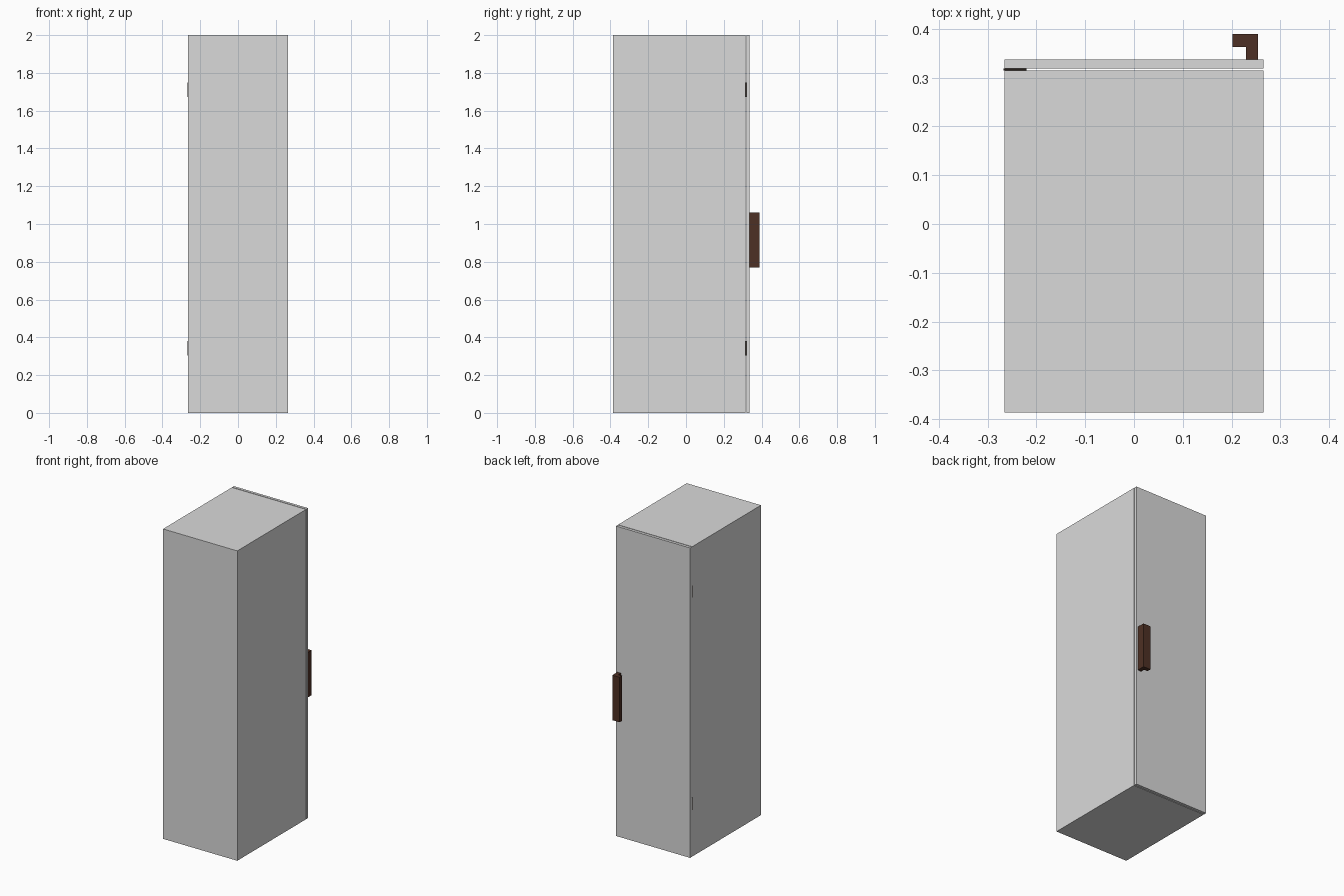
import bpy, bmesh

if "Cube" in bpy.data.objects:
    bpy.data.objects.remove(bpy.data.objects["Cube"])


def material(name, rgb):
    m = bpy.data.materials.new(name)
    m.diffuse_color = (*rgb, 1.0)
    m.use_nodes = True
    m.node_tree.nodes["Principled BSDF"].inputs["Base Color"].default_value = m.diffuse_color
    return m


grey = material("light_grey", (0.70, 0.70, 0.70))
brown = material("dark_brown", (0.076, 0.030, 0.018))
black = material("hinge_dark", (0.02, 0.015, 0.012))


def prism(name, profile, z0, z1, mat):
    """Extrude an xy outline from z0 to z1."""
    bm = bmesh.new()
    face = bm.faces.new([bm.verts.new((x, y, z0)) for x, y in profile])
    ext = bmesh.ops.extrude_face_region(bm, geom=[face])
    top = [v for v in ext["geom"] if isinstance(v, bmesh.types.BMVert)]
    bmesh.ops.translate(bm, verts=top, vec=(0, 0, z1 - z0))
    bmesh.ops.recalc_face_normals(bm, faces=bm.faces)
    me = bpy.data.meshes.new(name)
    bm.to_mesh(me)
    bm.free()
    me.materials.append(mat)
    ob = bpy.data.objects.new(name, me)
    bpy.context.collection.objects.link(ob)
    return ob


def box(name, x0, x1, y0, y1, z0, z1, mat):
    return prism(name, [(x0, y0), (x1, y0), (x1, y1), (x0, y1)], z0, z1, mat)


# Cabinet body and thin door with a narrow gap between
box("cabinet_body", -0.265, 0.265, -0.386, 0.315, 0, 2, grey)
box("door", -0.265, 0.265, 0.319, 0.337, 0, 2, grey)

# L-shaped door handle
prism("door_handle", [(0.229, 0.337), (0.254, 0.337), (0.254, 0.389),
                      (0.202, 0.389), (0.202, 0.363), (0.229, 0.363)],
      0.77, 1.06, brown)

# Hinge plates in the gap
for label, z in (("lower", 0.303), ("upper", 1.673)):
    box(label + "_hinge", -0.267, -0.22, 0.315, 0.319, z, z + 0.077, black)
